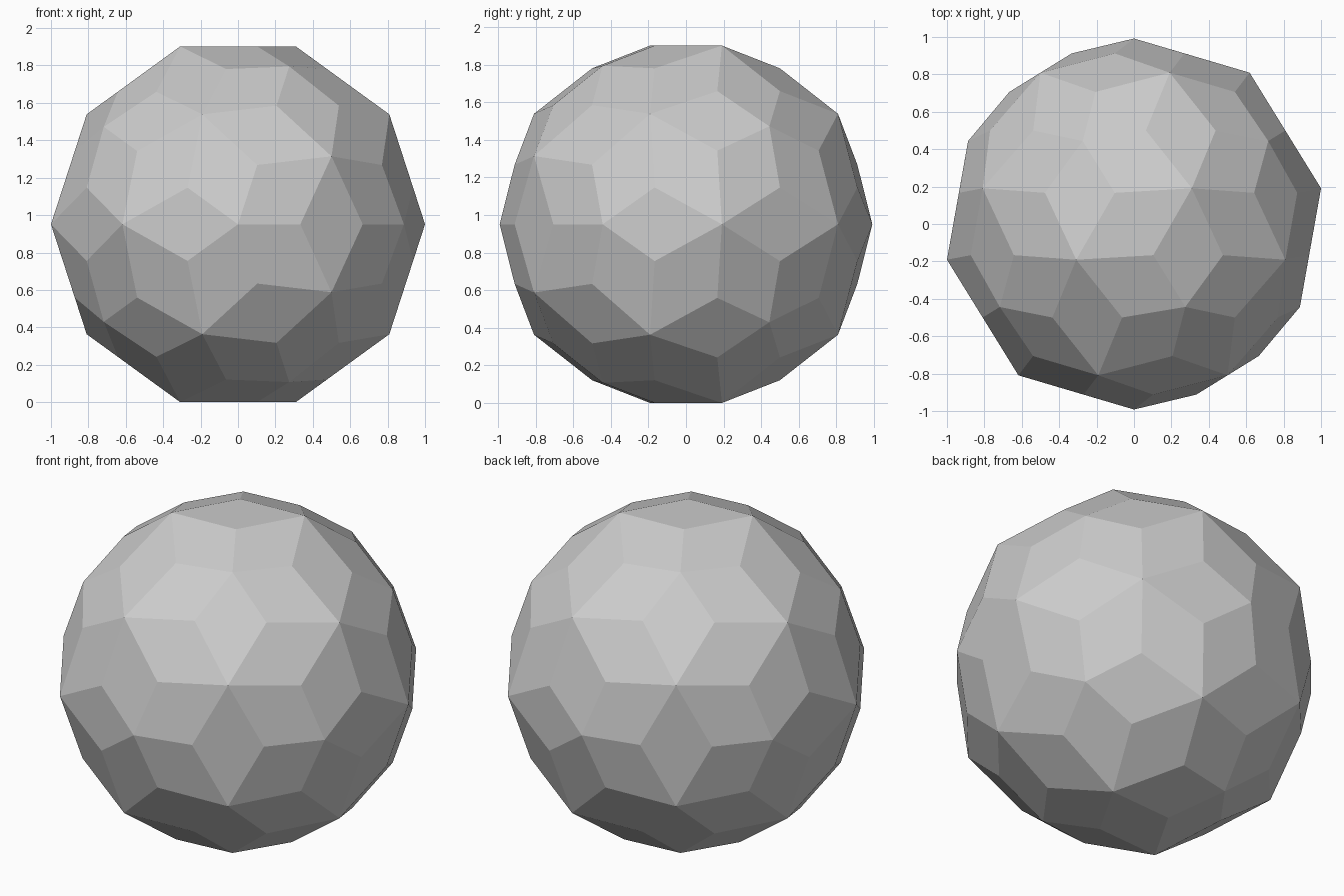
import bpy, bmesh
from math import sin, cos, atan, radians
from itertools import combinations
from mathutils import Vector

if "Cube" in bpy.data.objects:
    bpy.data.objects.remove(bpy.data.objects["Cube"])

R_THREE = 1.0181                     # radius of the six-sided-cluster centres
R_FIVE = R_THREE * 2.2673 / 2.3274   # radius of the five-sided-cluster centres
R_MID = R_THREE * 2.4780 / 2.5982    # radius of the corners between clusters
HEIGHT = sin(radians(72))            # half height, puts the model on z = 0

# Icosahedron axes, one pair along the front/back direction
tilt = atan(2)
axes = [Vector((0, -1, 0))]
for k in range(5):
    a = radians(72 * k)
    axes.append(Vector((sin(tilt) * cos(a), -cos(tilt), sin(tilt) * sin(a))))
axes += [-v for v in axes]


def near(a, b):
    return a.dot(b) > 0.4


def mid(a, b):
    return (2 * a + b).normalized() * R_MID


def three(a, b, c):
    return (a + b + c).normalized() * R_THREE


bm = bmesh.new()


def quad(*points):
    bm.faces.new([bm.verts.new(p + Vector((0, 0, HEIGHT))) for p in points])


# Kites around every five-sided cluster
for a, b, c in combinations(axes, 3):
    if near(a, b) and near(b, c) and near(a, c):
        centre = three(a, b, c)
        for p, q, r in ((a, b, c), (b, c, a), (c, a, b)):
            quad(p * R_FIVE, mid(p, q), centre, mid(p, r))

# Slim rhombi across every icosahedron edge
for a, b in combinations(axes, 2):
    if near(a, b):
        c, d = [v for v in axes if near(v, a) and near(v, b)
                and v is not a and v is not b]
        quad(mid(a, b), three(a, b, c), mid(b, a), three(a, b, d))

bmesh.ops.remove_doubles(bm, verts=bm.verts, dist=1e-4)
bmesh.ops.recalc_face_normals(bm, faces=bm.faces)
mesh = bpy.data.meshes.new("faceted_ball")
bm.to_mesh(mesh)
bm.free()
bpy.context.collection.objects.link(bpy.data.objects.new("faceted_ball", mesh))
